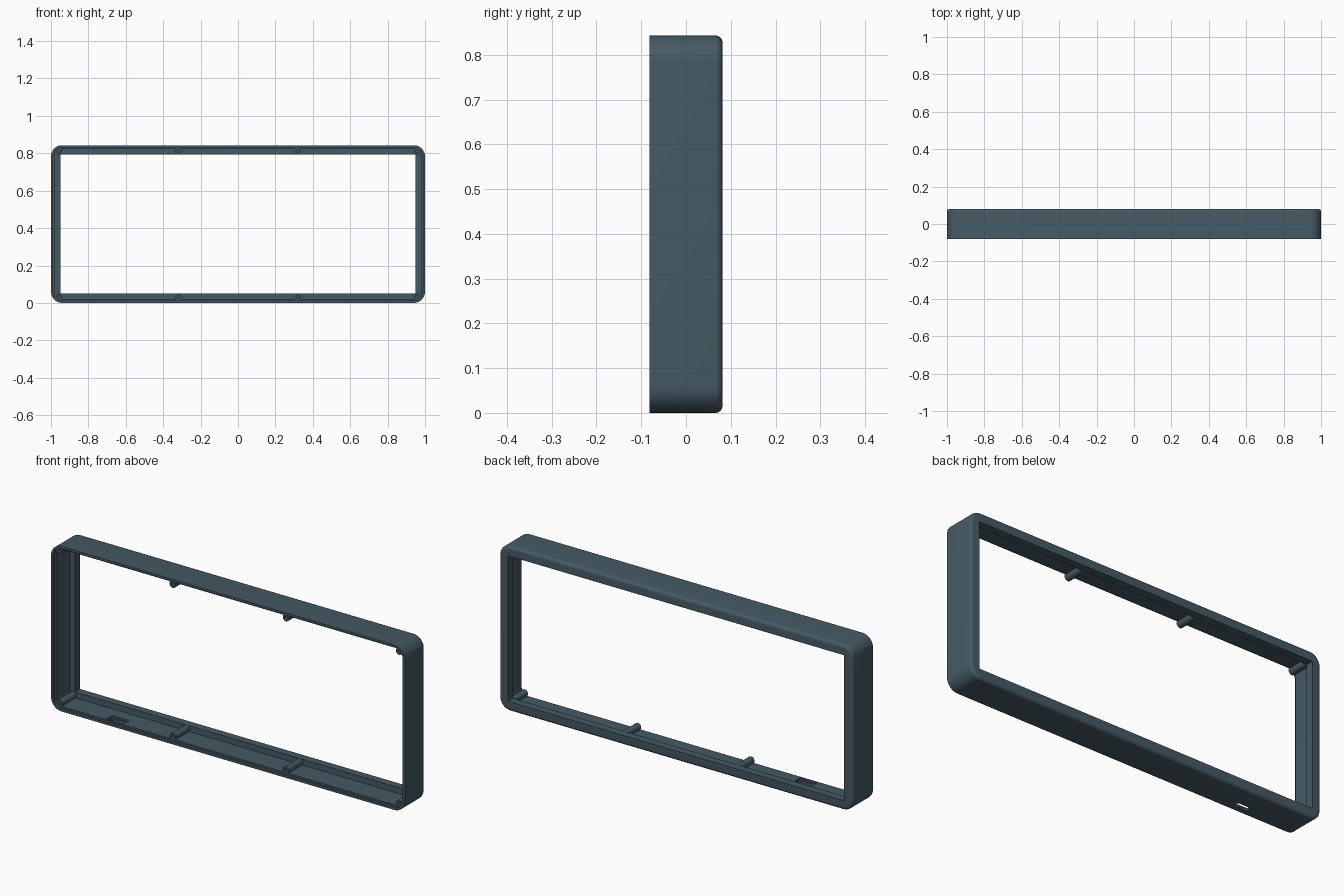
import bpy, bmesh, math
from mathutils import Matrix, Vector

if "Cube" in bpy.data.objects:
    bpy.data.objects.remove(bpy.data.objects["Cube"])

HALF_X, HALF_Z, HALF_Y = 1.0, 0.4215, 0.0815
MID_Z = HALF_Z

slate = bpy.data.materials.new("slate grey")
slate.diffuse_color = (0.060, 0.102, 0.127, 1)
slate.use_nodes = True
slate.node_tree.nodes["Principled BSDF"].inputs["Base Color"].default_value = slate.diffuse_color


def make_object(name, bm, smooth=True):
    bmesh.ops.recalc_face_normals(bm, faces=bm.faces)
    mesh = bpy.data.meshes.new(name)
    bm.to_mesh(mesh)
    bm.free()
    mesh.materials.append(slate)
    obj = bpy.data.objects.new(name, mesh)
    bpy.context.collection.objects.link(obj)
    if smooth:
        shade(obj)
    return obj


def shade(obj):
    bpy.ops.object.select_all(action='DESELECT')
    obj.select_set(True)
    bpy.context.view_layer.objects.active = obj
    bpy.ops.object.shade_smooth_by_angle(angle=math.radians(30))


def rounded_loop(bm, hx, hz, radius, y, cx=0, cz=MID_Z, steps=10):
    """Rounded rectangle of vertices in the XZ plane."""
    verts = []
    for q, (sx, sz) in enumerate([(1, 1), (-1, 1), (-1, -1), (1, -1)]):
        for i in range(steps + 1):
            a = (q + i / steps) * math.pi / 2
            verts.append(bm.verts.new((cx + sx * (hx - radius) + radius * math.cos(a), y,
                                       cz + sz * (hz - radius) + radius * math.sin(a))))
    return verts


def bridge(bm, a, b):
    n = len(a)
    for i in range(n):
        j = (i + 1) % n
        bm.faces.new((a[i], a[j], b[j], b[i]))


# Frame cross-section: (inset from outside, corner radius, y)
FILLET = 0.016
section = [(0, 0.06, -HALF_Y)]
for i in range(7):
    a = i / 6 * math.pi / 2
    inset = FILLET * (1 - math.cos(a))
    section.append((inset, 0.06 - inset, HALF_Y - FILLET + FILLET * math.sin(a)))
section += [
    (0.050, 0.003, HALF_Y),     # opening, back edge
    (0.050, 0.003, 0.042),      # opening, lip front edge
    (0.020, 0.040, 0.042),      # inner wall meets lip
    (0.020, 0.040, -0.070),     # inner wall front
    (0.012, 0.048, -0.070),     # rebate
    (0.012, 0.048, -HALF_Y),
]
bm = bmesh.new()
loops = [rounded_loop(bm, HALF_X - d, HALF_Z - d, r, y) for d, r, y in section]
for k in range(len(loops)):
    bridge(bm, loops[k], loops[(k + 1) % len(loops)])
frame = make_object("frame", bm, smooth=False)


# Cable port: rounded slot through the bottom wall with a pocket inside
def port_cutter(name, hx, hy, radius, z0, z1):
    bm = bmesh.new()
    rings = [rounded_loop(bm, hx, hy, radius, z, 0, 0, 6) for z in (z0, z1)]
    bridge(bm, *rings)
    for ring in rings:
        bm.faces.new(ring)
    # swap the loop's XZ plane into XY
    for v in bm.verts:
        x, z, y = v.co
        v.co = Vector((x - 0.65, y - 0.040, z))
    return make_object(name, bm, smooth=False)


cutters = [port_cutter("port_slot_cutter", 0.040, 0.014, 0.0138, -0.02, 0.035),
           port_cutter("port_pocket_cutter", 0.048, 0.022, 0.002, 0.010, 0.035)]
for cutter in cutters:
    cutter.hide_render = True
    mod = frame.modifiers.new("port", 'BOOLEAN')
    mod.operation = 'DIFFERENCE'
    mod.solver = 'EXACT'
    mod.object = cutter
    bpy.ops.object.select_all(action='DESELECT')
    frame.select_set(True)
    bpy.context.view_layer.objects.active = frame
    bpy.ops.object.modifier_apply(modifier=mod.name)
    bpy.data.objects.remove(cutter)
shade(frame)


# Screw posts: cylinders with a blind hole in the front
def screw_post(name, x, z, radius=0.018, hole=0.008, sides=24):
    bm = bmesh.new()
    rings = []
    for r, y in [(radius, 0.045), (radius, -0.070), (hole, -0.070), (hole, 0.0)]:
        rings.append([bm.verts.new((x + r * math.cos(2 * math.pi * i / sides), y,
                                    z + r * math.sin(2 * math.pi * i / sides)))
                      for i in range(sides)])
    for a, b in zip(rings, rings[1:]):
        bridge(bm, a, b)
    bm.faces.new(rings[0])
    bm.faces.new(rings[-1])
    return make_object(name, bm)


for side, sz in (("top", 1), ("bottom", -1)):
    for i, x in enumerate((-0.96, -0.32, 0.32, 0.96)):
        screw_post(f"screw_post_{side}_{i + 1}", x, MID_Z + sz * (HALF_Z - 0.032))
